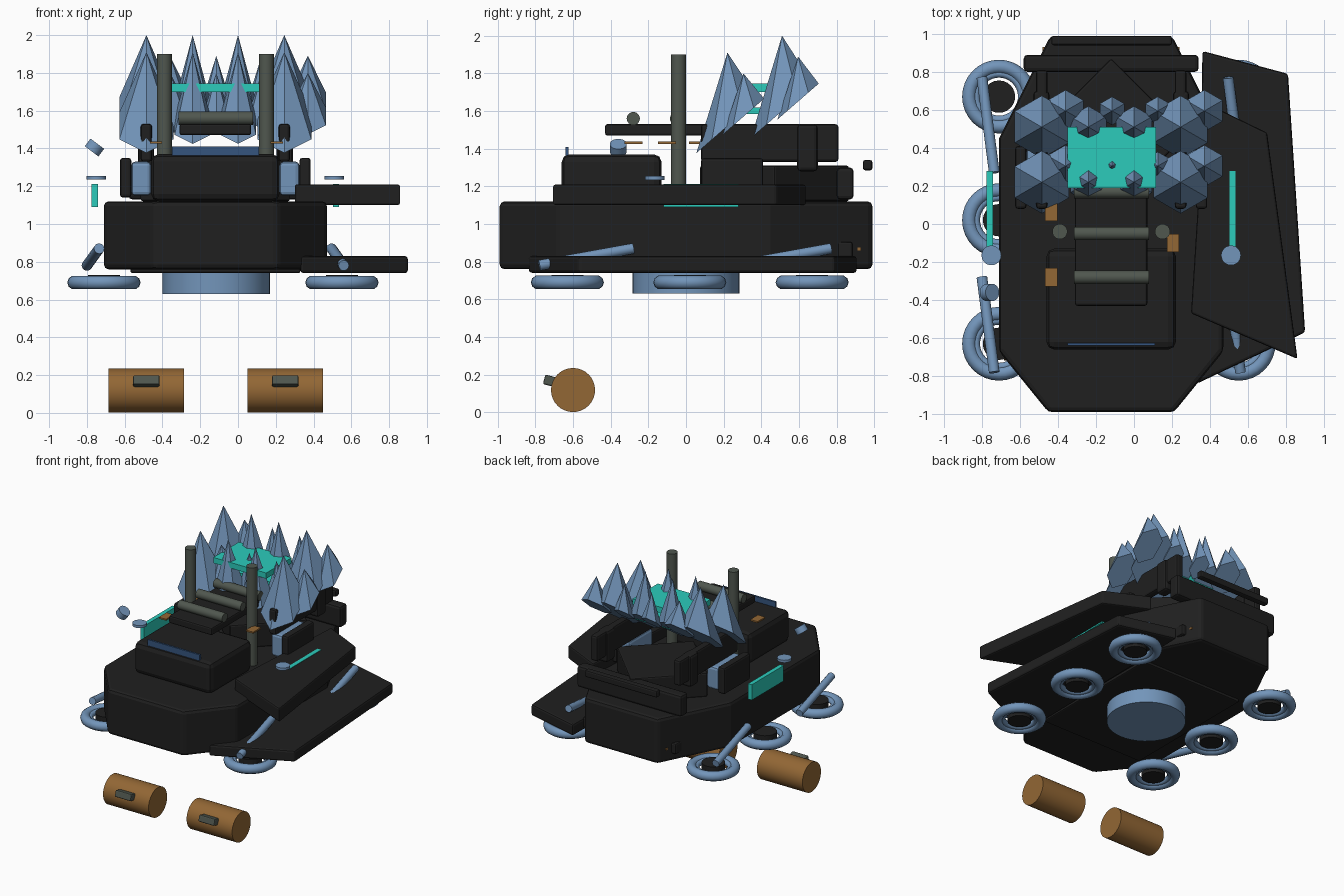
import bpy, bmesh, math
from mathutils import Vector

if "Cube" in bpy.data.objects:
    bpy.data.objects.remove(bpy.data.objects["Cube"])

CX = -0.12  # centre line of the vehicle body


def mat(name, r, g, b):
    m = bpy.data.materials.new(name)
    m.diffuse_color = (r, g, b, 1)
    m.use_nodes = True
    m.node_tree.nodes["Principled BSDF"].inputs["Base Color"].default_value = m.diffuse_color
    return m


BLACK = mat("matte_black", .014, .014, .014)
BLUE = mat("steel_blue", .17, .30, .49)
TEAL = mat("bright_teal", .025, .60, .50)
BRONZE = mat("bronze", .29, .135, .035)
GREY = mat("green_grey", .08, .095, .078)
NAVY = mat("deep_blue", .035, .09, .21)


def finish(name, bm, m, bevel=0, smooth=False):
    bmesh.ops.recalc_face_normals(bm, faces=bm.faces)
    me = bpy.data.meshes.new(name)
    bm.to_mesh(me)
    bm.free()
    ob = bpy.data.objects.new(name, me)
    bpy.context.collection.objects.link(ob)
    me.materials.append(m)
    if bevel:
        b = ob.modifiers.new("bevel", "BEVEL")
        b.width, b.segments, b.limit_method = bevel, 2, 'ANGLE'
    if smooth:
        bpy.context.view_layer.objects.active = ob
        ob.select_set(True)
        bpy.ops.object.shade_smooth_by_angle(angle=math.radians(40))
        ob.select_set(False)
    return ob


def prism(name, pts, z0, z1, m, bevel=0):
    bm = bmesh.new()
    f = bm.faces.new([bm.verts.new((x, y, z0)) for x, y in pts])
    r = bmesh.ops.extrude_face_region(bm, geom=[f])
    for v in r["geom"]:
        if isinstance(v, bmesh.types.BMVert):
            v.co.z = z1
    return finish(name, bm, m, bevel)


def box(name, x0, x1, y0, y1, z0, z1, m, bevel=0):
    return prism(name, [(x0, y0), (x1, y0), (x1, y1), (x0, y1)], z0, z1, m, bevel)


def rod(name, a, b, r, m, seg=24, bevel=0):
    a, b = Vector(a), Vector(b)
    bm = bmesh.new()
    bmesh.ops.create_cone(bm, cap_ends=True, segments=seg, radius1=r, radius2=r,
                          depth=(b - a).length)
    rot = (b - a).to_track_quat('Z', 'Y')
    for v in bm.verts:
        v.co = rot @ v.co + (a + b) / 2
    return finish(name, bm, m, bevel, True)


def torus(name, c, R, r, m):
    bpy.ops.mesh.primitive_torus_add(location=c, major_radius=R, minor_radius=r,
                                     major_segments=32, minor_segments=10)
    ob = bpy.context.object
    ob.name = name
    ob.data.materials.append(m)
    bpy.ops.object.shade_smooth()
    ob.select_set(False)


def spike(name, x, y, tip, base, r):
    # six-sided crystal whose base plane leans up towards the back
    bm = bmesh.new()
    ring = []
    for i in range(6):
        a = math.radians(30 + 60 * i)
        dx, dy = r * math.cos(a), r * math.sin(a)
        ring.append(bm.verts.new((x + dx, y + dy, base + .87 * dy)))
    top = bm.verts.new((x, y, tip))
    for i in range(6):
        bm.faces.new((ring[i], ring[(i + 1) % 6], top))
    bm.faces.new(ring[::-1])
    return finish(name, bm, BLUE)


# hull: long octagon
half = [(.33, -.99), (.59, -.67), (.59, .45), (.32, .99)]
prism("hull", [(CX + x, y) for x, y in half] + [(CX - x, y) for x, y in half[::-1]],
      .76, 1.12, BLACK, .025)

# offset armour plates
low = [(.33, -.84), (.90, -.57), (.81, .79), (.36, .91)]
prism("lower_plate", low, .74, .83, BLACK, .015)
box("belly_plate", -.57, .33, -.62, .5, .74, .80, BLACK, .01)
prism("upper_plate", [(.30, -.47), (.86, -.71), (.70, .48), (.37, .64)],
      1.10, 1.21, BLACK, .012)

# cabin and roof gear
box("cabin", -.46, .22, -.66, -.13, 1.12, 1.37, BLACK, .04)
box("cabin_visor", -.35, .11, -.64, -.625, 1.36, 1.41, NAVY)
box("roof_plate", -.31, .07, -.43, .19, 1.47, 1.53, BLACK, .012)
for i, y in enumerate((-.28, -.05, .17)):
    rod(f"roof_roll_{i}", (-.315, y, 1.56), (.08, y, 1.56), .035, GREY)
for i, (x, y) in enumerate([(-.435, .065), (.205, -.10), (-.435, -.28)]):
    box(f"bronze_tab_{i}", x - .032, x + .032, y - .048, y + .048, 1.425, 1.437, BRONZE)

# rear deck
s = .40
prism("diamond_deck", [(CX, .47 - s), (CX + s, .47), (CX, .47 + s), (CX - s, .47)],
      1.12, 1.31, BLACK, .012)
box("rear_block", -.58, .34, .80, .89, 1.13, 1.30, BLACK, .02)
box("rear_bar", -.435, .20, .94, .99, 1.285, 1.34, BLACK, .012)

# paired side parts
for side, n in ((-1, "left"), (1, "right")):
    def sbox(name, a, b, *rest):
        x0, x1 = sorted((CX + side * a, CX + side * b))
        return box(n + "_" + name, x0, x1, *rest)
    sbox("rail", .335, .395, .08, .81, 1.33, 1.53, BLACK, .015)
    sbox("rail_pillar", .325, .41, .59, .70, 1.28, 1.53, BLACK, .02)
    sbox("outer_pad", .445, .505, .08, .41, 1.14, 1.35, BLACK, .015)
    sbox("blue_support", .34, .445, .10, .40, 1.15, 1.33, BLUE, .02)
    sbox("rear_latch", .31, .41, .80, .885, .82, .905, BLACK, .012)
    sbox("rear_latch_tab", .33, .36, .88, .93, .86, .875, BRONZE)
    sbox("light_strip", .622, .655, -.12, .28, 1.09, 1.213, TEAL)
    px = CX + side * .27
    rod(n + "_post", (px, -.04, 1.12), (px, -.04, 1.9), .04, GREY)
    dx = CX + side * .63
    rod(n + "_marker_disc", (dx, -.165, 1.235), (dx, -.165, 1.255), .052, BLUE)
    # hover rings
    wx = -.08 + side * .63
    for i, y in enumerate((-.63, .02, .67)):
        torus(f"{n}_ring_{i}", (wx, y, .69), .157, .037, BLUE)
        torus(f"{n}_inner_ring_{i}", (wx, y, .69), .122, .022, BLUE)
        rod(f"{n}_hub_{i}", (wx, y, .665), (wx, y, .73), .085, BLACK)
    # slanted struts, turned half round from side to side
    for i, y in enumerate((-.53, .52)):
        rod(f"{n}_strut_{i}", (CX + side * .68, y - side * .25, .78),
            (CX + side * .615, y + side * .25, .87), .028, BLUE, 12)
    # ground drums
    cx = -.485 if side < 0 else .25
    rod(n + "_drum", (cx - .2, -.6, .118), (cx + .2, -.6, .118), .117, BRONZE, 32)
    ob = box(n + "_drum_handle", -.07, .07, -.04, .03, -.026, .026, GREY, .008)
    ob.location = (cx, -.715, .165)
    ob.rotation_euler.x = math.radians(-15)

rod("belly_disc", (-.115, 0, .63), (-.115, 0, .77), .284, BLUE, 40)
rod("loose_cap", (-.775, -.36, 1.385), (-.745, -.36, 1.425), .045, BLUE)

# crystal spikes: two rows, each with main and smaller trailing spikes
for row, (y, tip, base) in enumerate([(.22, 1.91, 1.52), (.51, 2.0, 1.60)]):
    for i, x in enumerate((-.485, -.24, 0, .245)):
        outer = i in (0, 3)
        spike(f"spike_{row}_{i}", x, y, tip, base, .165 if outer else .11)
        spike(f"small_spike_{row}_{i}", x + .125, y + .085, tip - .11, base + .05,
              .11 if outer else .075)

# glowing slabs among the crystals
box("upper_slab", -.35, .115, .19, .51, 1.70, 1.745, TEAL)
box("lower_slab", -.33, .10, .30, .50, 1.585, 1.62, TEAL)
